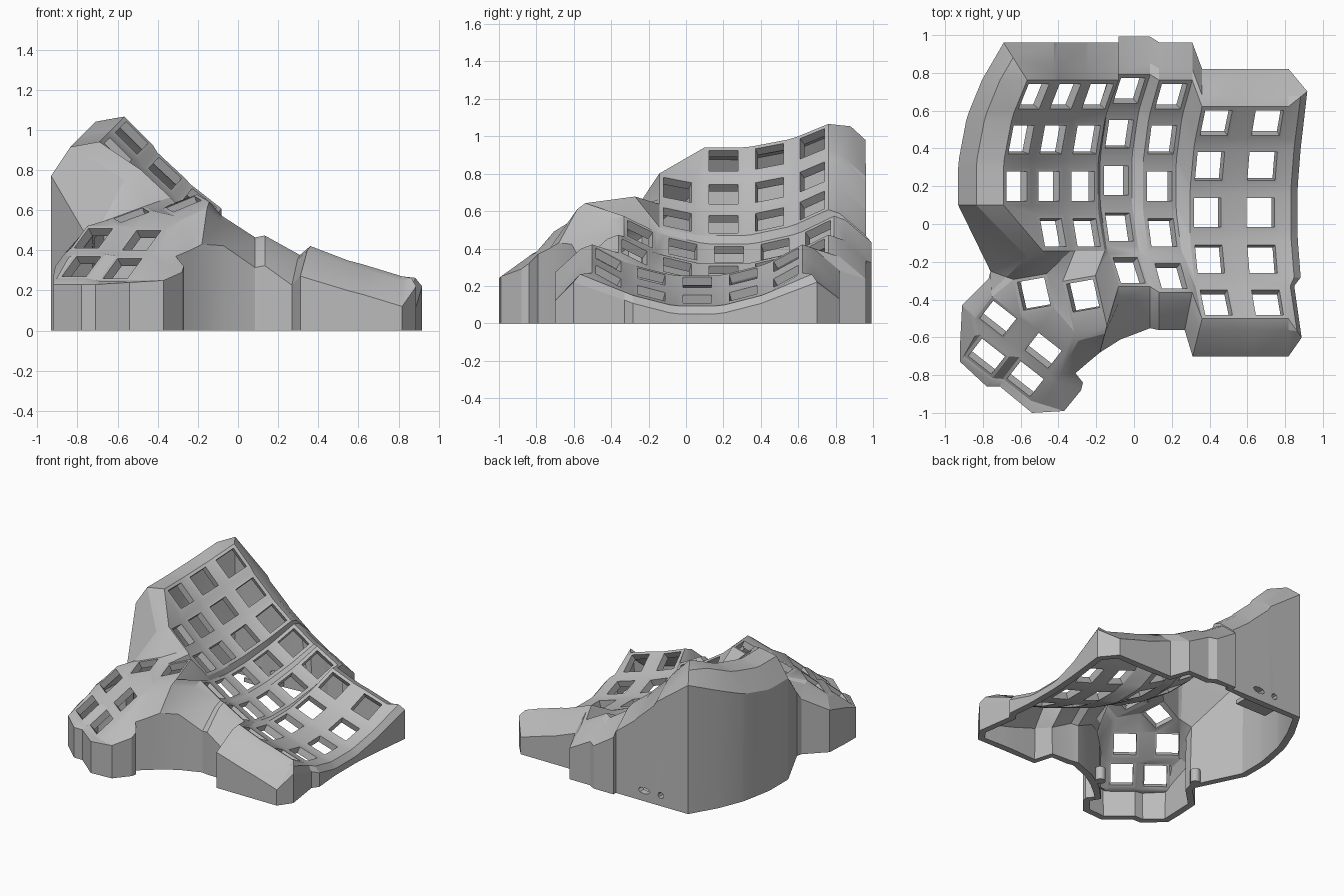
import bpy
import bmesh
from math import radians, sin, cos
from mathutils import Euler, Vector

cube = bpy.data.objects.get("Cube")
if cube:
    bpy.data.objects.remove(cube, do_unlink=True)

grey = bpy.data.materials.new("plain grey")
grey.use_nodes = True
grey.diffuse_color = (0.5, 0.5, 0.5, 1)
grey.node_tree.nodes["Principled BSDF"].inputs["Base Color"].default_value = grey.diffuse_color

bm = bmesh.new()
BL, BR, TR, TL = range(4)
SIGNS = ((-1, -1), (1, -1), (1, 1), (-1, 1))
keys = {}


def face(*verts):
    """Add a face, dropping repeated corners."""
    unique = list(dict.fromkeys(verts))
    if len(unique) > 2:
        bm.faces.new(unique)


def add_key(name, centre, angles, half, hole=0.077, front=None):
    """Square frame around an open key hole."""
    rot = Euler([radians(a) for a in angles]).to_matrix()
    centre = Vector(centre)

    def corner(sx, sy, size, low):
        y = low if sy < 0 else size
        return bm.verts.new(centre + rot @ Vector((sx * size, sy * y, 0)))

    outer = [corner(sx, sy, half, front or half) for sx, sy in SIGNS]
    inner = [corner(sx, sy, hole, hole) for sx, sy in SIGNS]
    for i in range(4):
        j = (i + 1) % 4
        face(outer[i], outer[j], inner[j], inner[i])
    keys[name] = outer


# Finger columns: x, y, z of the middle key, sideways tilt, number of rows
columns = [
    (-0.62, 0.20, 0.87, 45, 3),
    (-0.45, 0.20, 0.69, 43, 4),
    (-0.27, 0.20, 0.53, 38, 4),
    (-0.095, 0.23, 0.37, 33, 5),
    (0.135, 0.20, 0.27, 29, 5),
    (0.39, 0.06, 0.22, 21, 5),
    (0.67, 0.06, 0.13, 17, 5),
]
RADIUS, STEP = 0.95, 15
for c, (x, y, z, tilt, rows) in enumerate(columns):
    a = radians(tilt)
    for r in range(rows):
        pitch = (2 - r) * STEP
        t = radians(pitch)
        rise = RADIUS * (1 - cos(t))
        centre = (x + rise * sin(a), y + RADIUS * sin(t), z + rise * cos(a))
        add_key((c, r), centre, (pitch, tilt, 0), 0.1)


def v(name, k):
    return keys[name][k]


# Webs between finger keys
for c in range(7):
    for r in range(5):
        here, right, below, diag = (c, r), (c + 1, r), (c, r + 1), (c + 1, r + 1)
        if here in keys and right in keys:
            face(v(here, TR), v(here, BR), v(right, BL), v(right, TL))
        if here in keys and below in keys:
            face(v(here, BL), v(here, BR), v(below, TR), v(below, TL))
        ring = ((here, BR), (right, BL), (diag, TL), (below, TR))
        present = [v(n, k) for n, k in ring if n in keys]
        if len(present) > 2:
            face(*present)

# Thumb cluster: two upper keys and a tilted block of four
add_key("t1", (-0.53, -0.37, 0.575), (8, -20, 10), 0.095)
add_key("t2", (-0.27, -0.38, 0.63), (8, -22, 10), 0.095, front=0.18)
for name, centre in (("t3", (-0.72, -0.5, 0.46)), ("t5", (-0.48, -0.67, 0.45)),
                     ("t4", (-0.78, -0.7, 0.32)), ("t6", (-0.575, -0.82, 0.31))):
    add_key(name, centre, (40, 0, -38), 0.095)

i0, i1, i2, m4 = (0, 2), (1, 3), (2, 3), (3, 4)
thumb_webs = [
    (("t1", TR), ("t1", BR), ("t2", BL), ("t2", TL)),
    (("t1", TL), ("t1", BL), ("t3", TR), ("t3", TL)),
    (("t1", BL), ("t1", BR), ("t5", TL), ("t3", TR)),
    (("t1", BR), ("t2", BL), ("t5", TR), ("t5", TL)),
    (("t3", TR), ("t5", TL), ("t5", BL), ("t3", BR)),
    (("t3", BL), ("t3", BR), ("t4", TR), ("t4", TL)),
    (("t5", BL), ("t5", BR), ("t6", TR), ("t6", TL)),
    (("t4", TR), ("t6", TL), ("t6", BL), ("t4", BR)),
    (("t3", BR), ("t5", BL), ("t6", TL), ("t4", TR)),
    # bridge from thumb to finger keys, and the cut inner corner
    ((i1, BL), (i1, BR), ("t1", TR), ("t1", TL)),
    ((i1, BR), (i2, BL), ("t2", TL), ("t1", TR)),
    ((i2, BL), (i2, BR), ("t2", TR), ("t2", TL)),
    ((i2, BR), (m4, TL), ("t2", TR)),
    ((m4, TL), (m4, BL), ("t2", BR), ("t2", TR)),
    ((i0, BL), (i0, BR), (i1, TL)),
    ((i0, BL), (i1, TL), (i1, BL)),
]
for web in thumb_webs:
    face(*[v(n, k) for n, k in web])

# Outer walls: rim corner, slight lip, shoulder, then straight to the ground
BACK, RIGHT = Vector((0, 0.2, -0.14)), Vector((0.1, 0, -0.05))
FRONT, LEFT = Vector((0, -0.2, -0.15)), Vector((-0.24, 0, -0.17))
rim = []


def to_point(name, k, point, reach=0.3):
    top = v(name, k)
    step = Vector(point) - top.co
    lip = top.co + Vector((step.x * reach, step.y * reach, step.z * 0.15))
    rim.append((top, lip, Vector(point)))


def lean(name, k, offset, reach=0.3, extra=(0, 0, 0)):
    to_point(name, k, v(name, k).co + offset + Vector(extra), reach)


to_point((0, 0), TL, (-0.69, 0.96, 0.98), 0.6)
for c in range(7):
    for k in (TL, TR):
        if (c, k) != (0, TL):
            lean((c, 0), k, BACK)
right_extra = {(0, TR): (0, 0.08, 0), (4, TR): (-0.04, 0, 0), (4, BR): (-0.03, -0.1, 0)}
for r in range(5):
    for k in (TR, BR):
        lean((6, r), k, RIGHT, 0.65, right_extra.get((r, k), (0, 0, 0)))
front_extra = {(5, BL): (-0.05, 0, 0), (4, BR): (-0.04, 0, 0),
               (3, BR): (0, -0.02, 0), (3, BL): (0.01, -0.08, 0)}
for c in (6, 5, 4, 3):
    for k in (BR, BL):
        lean((c, 4), k, FRONT, 0.3, front_extra.get((c, k), (0, 0, 0)))
thumb_rim = [
    ("t2", BR, (-0.18, -0.68, 0.43)),
    ("t2", BL, (-0.24, -0.73, 0.4)),
    ("t5", TR, (-0.31, -0.79, 0.37)),
    ("t5", BR, (-0.27, -0.84, 0.32)),
    ("t6", TR, (-0.28, -0.88, 0.29)),
    ("t6", BR, (-0.37, -0.99, 0.25)),
    ("t6", BR, (-0.54, -1.0, 0.24)),
    ("t6", BL, (-0.71, -0.86, 0.23)),
    ("t4", BR, (-0.78, -0.86, 0.23)),
    ("t4", BL, (-0.92, -0.73, 0.23)),
    ("t4", TL, (-0.92, -0.62, 0.27)),
    ("t3", BL, (-0.91, -0.43, 0.32)),
    ("t3", TL, (-0.77, -0.29, 0.42)),
    ("t1", TL, (-0.76, -0.25, 0.48)),
    (i1, BL, (-0.76, -0.25, 0.48)),
]
for name, k, point in thumb_rim:
    to_point(name, k, point)
for r in (2, 1, 0):
    for k in (BL, TL):
        lean((0, r), k, LEFT, 0.6)

# Ports in the back wall: centre and half width
PORTS = ((-0.32, 0.05), (-0.46, 0.024))


def wall_face(left_top, right_top, right_low, left_low):
    """Upright wall panel, with a round-ended opening where a port falls."""
    corners = (left_top, right_top, right_low, left_low)
    for px, width in PORTS:
        if left_top.co.y > 0.95 and left_top.co.x < px < right_top.co.x:
            hole = []
            for i in range(8):
                t = radians(135 - 45 * i)
                y = left_top.co.lerp(right_top.co, 0.5).y
                hole.append(bm.verts.new((px + width * cos(t), y, 0.08 + 0.024 * sin(t))))
            for k in range(4):
                face(corners[k], corners[(k + 1) % 4], hole[(2 * k + 2) % 8],
                     hole[2 * k + 1], hole[2 * k])
            return
    face(*corners)


shoulders = {}
wall = []
for top, lip, point in rim:
    tag = tuple(round(n, 4) for n in point)
    if tag not in shoulders:
        shoulders[tag] = (bm.verts.new(point), bm.verts.new((point.x, point.y, 0)))
    wall.append((top, bm.verts.new(lip), *shoulders[tag]))
for (a, a_lip, a_out, a_low), (b, b_lip, b_out, b_low) in zip(wall, wall[1:] + wall[:1]):
    face(a, b, b_lip, a_lip)
    face(a_lip, b_lip, b_out, a_out)
    if a_out is not b_out:
        wall_face(a_out, b_out, b_low, a_low)

# Make the skin face outward
bmesh.ops.recalc_face_normals(bm, faces=bm.faces[:])
bm.normal_update()
if v((5, 2), BL).link_faces[0].normal.z < 0:
    bmesh.ops.reverse_faces(bm, faces=bm.faces[:])

mesh = bpy.data.meshes.new("keyboard_shell")
bm.to_mesh(mesh)
bm.free()
shell = bpy.data.objects.new("keyboard_shell", mesh)
bpy.context.collection.objects.link(shell)
mesh.materials.append(grey)
bpy.ops.object.select_all(action="DESELECT")
shell.select_set(True)
bpy.context.view_layer.objects.active = shell
solid = shell.modifiers.new("thickness", "SOLIDIFY")
solid.thickness = 0.05
solid.offset = -1
bpy.ops.object.modifier_apply(modifier=solid.name)
bpy.ops.object.shade_smooth_by_angle(angle=radians(22))

# Screw posts inside the walls
for side, x, y in (("right", -0.2, -0.6), ("left", -0.72, -0.2)):
    bpy.ops.mesh.primitive_cylinder_add(vertices=24, radius=0.035, depth=0.1, location=(x, y, 0.05))
    post = bpy.context.object
    post.name = "screw_post_" + side
    post.data.materials.append(grey)
    bpy.ops.object.shade_smooth_by_angle(angle=radians(40))

# Controller ledge on the inside of the back wall
bpy.ops.mesh.primitive_cube_add(size=1, location=(-0.38, 0.86, 0.03))
ledge = bpy.context.object
ledge.name = "controller_ledge"
ledge.scale = (0.26, 0.12, 0.03)
ledge.data.materials.append(grey)
